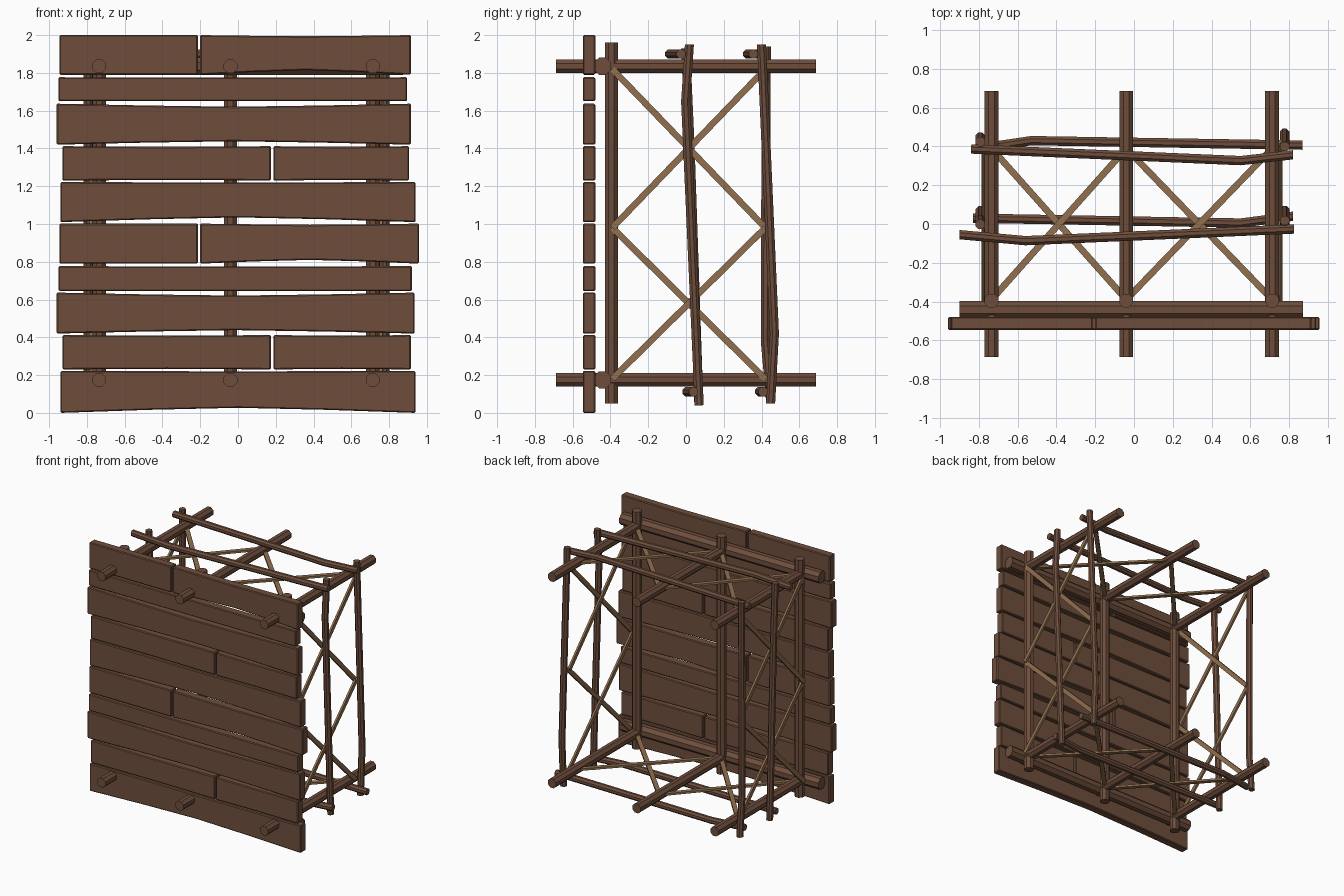
import bpy, bmesh, math
from mathutils import Vector

if "Cube" in bpy.data.objects:
    bpy.data.objects.remove(bpy.data.objects["Cube"])


def material(name, rgb):
    m = bpy.data.materials.new(name)
    m.diffuse_color = (*rgb, 1)
    m.use_nodes = True
    m.node_tree.nodes["Principled BSDF"].inputs["Base Color"].default_value = m.diffuse_color
    return m


WOOD = material("dark brown wood", (0.156, 0.076, 0.045))
LIGHT = material("light brown wood", (0.283, 0.162, 0.078))


def finish(bm, name, mat):
    bmesh.ops.recalc_face_normals(bm, faces=bm.faces)
    me = bpy.data.meshes.new(name)
    bm.to_mesh(me)
    bm.free()
    me.materials.append(mat)
    ob = bpy.data.objects.new(name, me)
    bpy.context.collection.objects.link(ob)
    return ob


def pole(name, pts, r, sides=8):
    """Straight or bent pole with a regular cross-section."""
    pts = [Vector(p) for p in pts]
    bm = bmesh.new()
    axis = (pts[-1] - pts[0]).normalized()
    ref = Vector((0, 0, 1)) if abs(axis.z) < 0.7 else Vector((0, 1, 0))
    u = axis.cross(ref).normalized()
    v = axis.cross(u)
    rings = []
    for p in pts:
        ring = []
        for i in range(sides):
            a = 2 * math.pi * (i + 0.5) / sides
            ring.append(bm.verts.new(p + (u * math.cos(a) + v * math.sin(a)) * r))
        rings.append(ring)
    for a, b in zip(rings, rings[1:]):
        for i in range(sides):
            j = (i + 1) % sides
            bm.faces.new((a[i], a[j], b[j], b[i]))
    bm.faces.new(rings[0])
    bm.faces.new(rings[-1])
    return finish(bm, name, WOOD)


def strut(name, a, b, normal, width=0.034, thick=0.016):
    """Flat thin brace whose broad face looks along normal."""
    a, b, n = Vector(a), Vector(b), Vector(normal)
    s = (b - a).cross(n).normalized() * width / 2
    n = n * thick / 2
    bm = bmesh.new()
    q = [[bm.verts.new(p + s * i + n * j) for i, j in ((1, 1), (-1, 1), (-1, -1), (1, -1))]
         for p in (a, b)]
    for i in range(4):
        j = (i + 1) % 4
        bm.faces.new((q[0][i], q[0][j], q[1][j], q[1][i]))
    bm.faces.new(q[0])
    bm.faces.new(q[1])
    finish(bm, name, LIGHT)


def plank(name, x0, x1, z0, z1, rise=0.0, dip=0.0):
    """Board with worn upper and lower edges."""
    bm = bmesh.new()
    at = lambda t: x0 + (x1 - x0) * t
    prof = [(x0, z0), (at(.25), z0 + rise * .6), (at(.5), z0 + rise), (at(.75), z0 + rise * .6), (x1, z0),
            (x1, z1), (at(.75), z1 - dip * .6), (at(.5), z1 - dip), (at(.25), z1 - dip * .6), (x0, z1)]
    f = bm.faces.new([bm.verts.new((x, -0.546, z)) for x, z in prof])
    ext = bmesh.ops.extrude_face_region(bm, geom=[f])
    bmesh.ops.translate(bm, vec=(0, 0.066, 0),
                        verts=[e for e in ext["geom"] if isinstance(e, bmesh.types.BMVert)])
    ob = finish(bm, name, WOOD)
    mod = ob.modifiers.new("bevel", "BEVEL")
    mod.width = 0.006
    mod.segments = 1


# wall planks: x0, x1, z0, z1, lower rise, upper dip
rows = [
    (-0.945, -0.213, 1.79, 2.00, 0, 0), (-0.20, 0.915, 1.79, 2.00, 0.025, 0.006),
    (-0.95, 0.895, 1.65, 1.777, 0, 0.002),
    (-0.96, 0.915, 1.42, 1.637, 0.018, 0.016),
    (-0.93, 0.174, 1.23, 1.412, 0.003, 0.003), (0.187, 0.905, 1.23, 1.412, 0.003, 0.003),
    (-0.94, 0.94, 1.01, 1.222, 0.025, 0.002),
    (-0.945, -0.213, 0.79, 1.002, 0, 0), (-0.20, 0.958, 0.79, 1.002, 0.02, 0.006),
    (-0.95, 0.92, 0.645, 0.777, 0, 0.002),
    (-0.96, 0.935, 0.42, 0.637, 0.018, 0.016),
    (-0.93, 0.174, 0.23, 0.412, 0.003, 0.003), (0.187, 0.915, 0.23, 0.412, 0.003, 0.003),
    (-0.94, 0.94, 0.0, 0.222, 0.027, 0.002),
]
for i, r in enumerate(rows):
    plank(f"wall_plank_{i + 1}", *r)

# wall rails, front posts and long depth beams
XS = (-0.735, -0.04, 0.713)
for lvl, z in (("upper", 1.835), ("lower", 0.175)):
    pole(f"{lvl}_wall_rail", [(-0.90, -0.442, z), (0.873, -0.442, z)], 0.049)
    for i, x in enumerate(XS):
        pole(f"{lvl}_depth_beam_{i + 1}", [(x, -0.687, z), (x, 0.687, z)], 0.039)
for i, x in enumerate(XS):
    pole(f"front_post_{i + 1}", [(x, -0.395, 0.05), (x, -0.395, 1.96)], 0.038)

# crooked side posts
XL, XR, R = -0.793, 0.777, 0.026
pole("right_middle_post", [(XR, 0.018, 1.95), (XR, -0.002, 1.65), (XR, 0.07, 0.04)], R)
pole("left_middle_post", [(XL, -0.002, 1.93), (XL, 0.022, 1.4), (XL, 0.068, 0.05)], R)
pole("right_back_post", [(XR, 0.40, 1.95), (XR, 0.468, 0.42), (XR, 0.448, 0.05)], R)
pole("left_back_post", [(XL, 0.425, 1.94), (XL, 0.42, 0.38), (XL, 0.448, 0.06)], R)

# crooked cross poles, above and below the depth beams
ZT, ZB = 1.9, 0.112
pole("upper_back_pole", [(-0.84, 0.387, ZT), (0.55, 0.327, ZT), (0.82, 0.357, ZT)], R)
pole("upper_middle_pole", [(-0.90, -0.055, ZT), (-0.56, -0.086, ZT), (0.825, -0.026, ZT)], R)
pole("lower_back_pole", [(-0.80, 0.39, ZB), (-0.53, 0.43, ZB), (0.87, 0.407, ZB)], R)
pole("lower_middle_pole", [(-0.83, 0.03, ZB), (0.55, 0.005, ZB), (0.82, 0.04, ZB)], R)

# crossed braces on both sides
for side, x, d in (("left", -0.778, -1), ("right", 0.757, 1)):
    for half, z0, z1 in (("lower", 0.18, 0.98), ("upper", 0.98, 1.82)):
        strut(f"{side}_{half}_brace_a", (x, -0.39, z0), (x, 0.42, z1), (1, 0, 0))
        strut(f"{side}_{half}_brace_b", (x - d * 0.012, -0.39, z1), (x - d * 0.012, 0.42, z0), (1, 0, 0))

# crossed braces in the top and bottom frames
for lvl, z in (("upper", 1.835), ("lower", 0.175)):
    for bay, x0, x1 in (("left", XS[0], XS[1]), ("right", XS[1], XS[2])):
        strut(f"{lvl}_{bay}_frame_brace_a", (x0, -0.39, z), (x1, 0.39, z), (0, 0, 1))
        strut(f"{lvl}_{bay}_frame_brace_b", (x0, 0.39, z - 0.012), (x1, -0.39, z - 0.012), (0, 0, 1))
